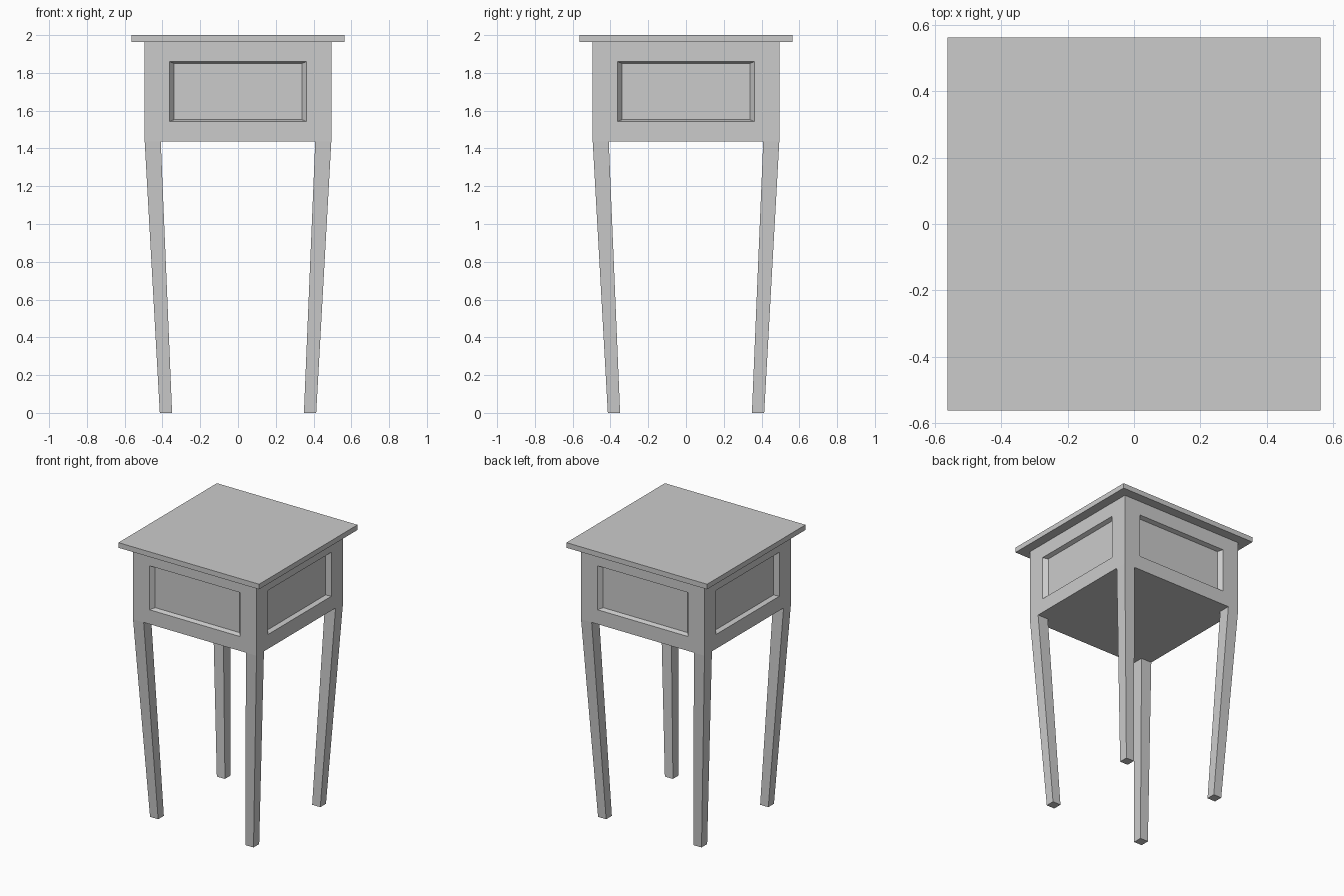
import bpy, bmesh
from mathutils import Vector

if "Cube" in bpy.data.objects:
    bpy.data.objects.remove(bpy.data.objects["Cube"])

HALF, INNER = 0.494, 0.409          # body half width, inner edge of the legs
Z_BOT, Z_TOP = 1.438, 1.963         # apron bottom, underside of the table top
FOOT_IN, FOOT_OUT = 0.349, 0.414    # leg section at the floor
PANEL_W, PANEL_Z0, PANEL_Z1 = 0.362, 1.542, 1.86
DEPTH, TAPER = 0.03, 0.934          # panel recess


def add_object(name, bm):
    bmesh.ops.recalc_face_normals(bm, faces=bm.faces)
    mesh = bpy.data.meshes.new(name)
    bm.to_mesh(mesh)
    bm.free()
    obj = bpy.data.objects.new(name, mesh)
    bpy.context.collection.objects.link(obj)
    return obj


def box(half, z0, z1):
    bm = bmesh.new()
    bmesh.ops.create_cube(bm, size=1)
    for v in bm.verts:
        v.co = Vector((v.co.x * 2 * half, v.co.y * 2 * half,
                       z0 + (v.co.z + 0.5) * (z1 - z0)))
    return bm


def extrude(bm, face):
    return bmesh.ops.extrude_discrete_faces(bm, faces=[face])["faces"][0]


# Table top
add_object("table_top", box(0.5625, Z_TOP, 2.0))

# Body, cut so the corners can become legs
bm = box(HALF, Z_BOT, Z_TOP)
for axis in (Vector((1, 0, 0)), Vector((0, 1, 0))):
    for s in (-1, 1):
        bmesh.ops.bisect_plane(bm, geom=bm.verts[:] + bm.edges[:] + bm.faces[:],
                               plane_co=axis * s * INNER, plane_no=axis)
bm.normal_update()
centre = lambda f: f.calc_center_median()
corners = [f for f in bm.faces if f.normal.z < -0.5
           and min(abs(centre(f).x), abs(centre(f).y)) > INNER]
sides = [f for f in bm.faces if abs(f.normal.z) < 0.5
         and min(abs(centre(f).x), abs(centre(f).y)) < 0.01]

# Tapered legs
for f in corners:
    for v in extrude(bm, f).verts:
        for i in (0, 1):
            size = FOOT_OUT if abs(v.co[i]) > (HALF + INNER) / 2 else FOOT_IN
            v.co[i] = size if v.co[i] > 0 else -size
        v.co.z = 0

# Recessed panels with sloping edges
for f in sides:
    normal = f.normal.copy()
    along = 1 if abs(normal.x) > 0.5 else 0
    f = extrude(bm, f)
    mid = centre(f).z
    for v in f.verts:
        v.co[along] = PANEL_W if v.co[along] > 0 else -PANEL_W
        v.co.z = PANEL_Z1 if v.co.z > mid else PANEL_Z0
    f = extrude(bm, f)
    c = centre(f)
    for v in f.verts:
        v.co = c + (v.co - c) * TAPER - normal * DEPTH

add_object("body_with_legs", bm)
